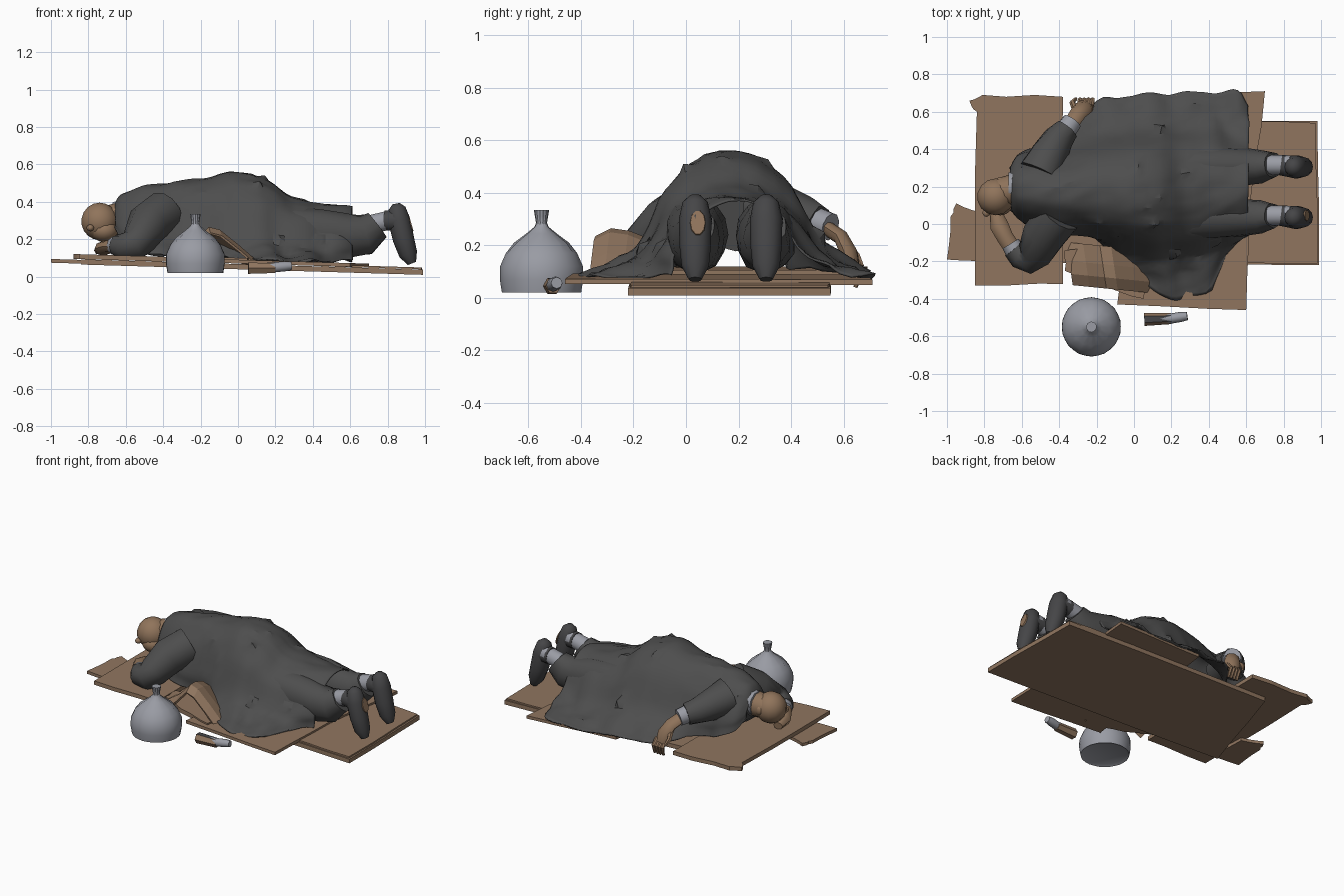
import bpy, bmesh, math, random
from mathutils import Vector, noise

random.seed(4)
if "Cube" in bpy.data.objects:
    bpy.data.objects.remove(bpy.data.objects["Cube"])


def material(name, rgb):
    m = bpy.data.materials.new(name)
    m.use_nodes = True
    m.diffuse_color = (*rgb, 1)
    node = next(n for n in m.node_tree.nodes if n.type == "BSDF_PRINCIPLED")
    node.inputs["Base Color"].default_value = (*rgb, 1)
    return m


CARD = material("cardboard brown", (.28, .18, .115))
SKIN = material("skin tan", (.28, .175, .105))
CLOTH = material("charcoal cloth", (.075, .075, .075))
BOOT = material("boot grey", (.06, .06, .063))
GREY = material("pale grey", (.32, .33, .37))


def finish(name, bm, mat, angle=40):
    bmesh.ops.recalc_face_normals(bm, faces=bm.faces)
    mesh = bpy.data.meshes.new(name)
    bm.to_mesh(mesh)
    bm.free()
    mesh.materials.append(mat)
    ob = bpy.data.objects.new(name, mesh)
    bpy.context.collection.objects.link(ob)
    bpy.ops.object.select_all(action="DESELECT")
    ob.select_set(True)
    bpy.context.view_layer.objects.active = ob
    if angle:
        bpy.ops.object.shade_smooth_by_angle(angle=math.radians(angle))
    return ob


def skin_rings(bm, rings, closed=True):
    """Join rows of vertices with quads."""
    for a, b in zip(rings, rings[1:]):
        n = len(a)
        for i in range(n if closed else n - 1):
            j = (i + 1) % n
            bm.faces.new((a[i], a[j], b[j], b[i]))


def tube(name, path, radii, mat, sides=10, flat=1.0, rough=0.0):
    """Tapered limb; flat scales its second cross axis."""
    pts = [Vector(p) for p in path]
    bm = bmesh.new()
    rings = []
    first = (pts[1] - pts[0]).normalized()
    u = Vector((0, 1, 0)) if abs(first.y) < .7 else Vector((1, 0, 0))
    for k, (p, r) in enumerate(zip(pts, radii)):
        d = (pts[min(k + 1, len(pts) - 1)] - pts[max(k - 1, 0)]).normalized()
        # carry the previous ring's axis along so the tube never twists
        u = (u - d * u.dot(d)).normalized()
        v = d.cross(u)
        ring = []
        for i in range(sides):
            a = math.tau * i / sides
            q = r * (1 + rough * random.uniform(-1, 1))
            ring.append(bm.verts.new(p + u * math.cos(a) * q + v * math.sin(a) * q * flat))
        rings.append(ring)
    skin_rings(bm, rings)
    bm.faces.new(rings[0])
    bm.faces.new(rings[-1])
    return finish(name, bm, mat, 50)


def ball(name, centre, size, mat):
    bm = bmesh.new()
    bmesh.ops.create_uvsphere(bm, u_segments=14, v_segments=9, radius=1)
    for v in bm.verts:
        v.co = Vector(a * s + c for a, s, c in zip(v.co, size, centre))
    return finish(name, bm, mat, 60)


def board(name, outline, top, thick=.022, slope=.03):
    """Cardboard sheet with a worn outline, sloping down toward +x."""
    bm = bmesh.new()
    edge = []
    for (x, y), (x2, y2) in zip(outline, outline[1:] + outline[:1]):
        for t in (0, .35, .7):
            w = .007 if t else 0
            edge.append((x + (x2 - x) * t + random.uniform(-w, w),
                         y + (y2 - y) * t + random.uniform(-w, w)))
    rows = [[bm.verts.new((x, y, top - slope * x - d)) for x, y in edge] for d in (0, thick)]
    skin_rings(bm, rows)
    for r in rows:
        bm.faces.new(r)
    return finish(name, bm, CARD, 0)


# cardboard bedding
board("long_bottom_sheet", [(-.84, -.2), (.99, -.22), (.98, .55), (-.6, .54)], .067, .028)
board("foot_sheet", [(.45, -.21), (.98, -.21), (.97, .54), (.45, .55)], .078, .01)
board("middle_sheet", [(-.09, -.43), (.6, -.46), (.62, .1), (.7, .71), (.05, .68)], .09, .02)
board("head_sheet", [(-.85, -.33), (-.38, -.32), (-.38, .68), (-.81, .69), (-.88, .66), (-.84, .6)], .094, .026)
board("side_flap", [(-1, -.19), (-.79, -.2), (-.81, .06), (-.95, .11), (-.98, .04)], .064, .02)
board("front_scrap", [(-.37, -.14), (-.37, -.25), (-.2, -.33), (.05, -.4), (.1, -.1)], .1, .03)

# buckled flap of card under the coat edge
bm = bmesh.new()
fold_rows = [[bm.verts.new((x - y * .15, y - .1 * (x + .15), z - drop)) for x, z in
              ((-.38, .11), (-.29, .17), (-.2, .265), (-.14, .25), (-.04, .17), (.04, .1))]
             for y, drop in ((-.35, .03), (-.29, 0), (-.22, .01), (-.12, .05))]
skin_rings(bm, fold_rows, False)
flap = finish("buckled_flap", bm, CARD, 0)
flap.modifiers.new("card thickness", "SOLIDIFY").thickness = .012

# long coat: x, front hem, front body, back body, back hem, top, bottom
STATIONS = [
    (-.66, .08, .09, .30, .31, .39, .26),
    (-.62, .03, .03, .36, .37, .445, .18),
    (-.52, -.04, -.02, .38, .4, .485, .13),
    (-.38, -.07, -.06, .4, .43, .495, .11),
    (-.22, -.08, -.07, .46, .64, .52, .1),
    (-.08, -.2, -.12, .48, .68, .55, .1),
    (.02, -.3, -.15, .5, .69, .56, .1),
    (.15, -.38, -.17, .5, .7, .52, .09),
    (.28, -.4, -.16, .5, .71, .43, .08),
    (.42, -.33, -.13, .5, .71, .39, .08),
    (.54, -.1, -.09, .47, .7, .38, .08),
    (.61, -.05, -.04, .44, .63, .37, .08)]
ARCH = [(0, .3), (.13, .7), (.29, .93), (.46, 1), (.65, .95), (.85, .7), (1, .3)]


def spline(rows, t):
    """Smooth curve through equal-length rows, t from 0 to 1."""
    s = t * (len(rows) - 1)
    i = min(int(s), len(rows) - 2)
    f = s - i
    a, b, c, d = (rows[max(0, min(len(rows) - 1, i + k))] for k in (-1, 0, 1, 2))
    return [q + f / 2 * (r - p + f * (2 * p - 5 * q + 4 * r - s2 + f * (3 * (q - r) + s2 - p)))
            for p, q, r, s2 in zip(a, b, c, d)]


bm = bmesh.new()
rows = []
for k in range(49):
    x, hem_f, body_f, body_b, hem_b, top, low = spline(STATIONS, k / 48)
    h = top - low
    section = [(hem_f, low), ((hem_f + body_f) / 2, low + h * .1)]
    section += [(body_f + (body_b - body_f) * u, low + h * z) for u, z in ARCH]
    section += [((hem_b + body_b) / 2, low + h * .12), (hem_b, low)]
    row = []
    for j in range(41):
        y, z = spline(section, j / 40)
        side = abs(j / 20 - 1)
        # slanting creases on the flanks, sharper pinched wrinkles all over
        fold = noise.noise((x * 9 + y * 2, y * 3, 1)) * .016
        fold += math.sin(x * 26 + y * 9) * .011 * side
        fold -= abs(noise.noise((x * 5 - y * 4, y * 11, 6))) * .022 - .006
        row.append(bm.verts.new((x + fold * .4, y + fold * (j / 20 - 1), max(z + fold * .8, low))))
    rows.append(row)
skin_rings(bm, rows, False)
# torn tufts
for _ in range(12):
    v = random.choice(random.choice(rows[5:42])[8:33])
    v.co += Vector((.012, (v.co.y - .15) * .06, .016))
coat = finish("long_coat", bm, CLOTH, 28)
coat.modifiers.new("cloth thickness", "SOLIDIFY").thickness = .008

# head, neck and collar
ball("head", (-.74, .145, .295), (.1, .1, .1), SKIN)
ball("jaw", (-.715, .12, .245), (.075, .075, .06), SKIN)
ball("nose", (-.79, .06, .26), (.02, .022, .018), SKIN)
ball("ear", (-.71, .235, .3), (.028, .016, .03), SKIN)
tube("neck", [(-.72, .17, .3), (-.6, .19, .32)], [.075, .09], SKIN)
tube("shirt_collar", [(-.67, .2, .325), (-.63, .2, .325)], [.075, .09], GREY)
tube("coat_collar", [(-.655, .19, .315), (-.57, .19, .3)], [.1, .15], CLOTH, 12, .8, .05)

# front arm, folded under the head
tube("front_sleeve", [(-.4, .05, .34), (-.48, -.06, .28), (-.53, -.15, .2), (-.56, -.185, .17),
                      (-.61, -.17, .16), (-.645, -.13, .165)],
     [.12, .115, .095, .082, .07, .058], CLOTH, 12, 1, .06)
tube("front_cuff", [(-.635, -.145, .165), (-.66, -.105, .165)], [.055, .05], GREY)
tube("front_forearm", [(-.63, -.16, .16), (-.69, -.07, .16), (-.72, -.01, .15), (-.74, .07, .14)],
     [.045, .045, .05, .03], SKIN, 8, .8)

# back arm, hanging past the sheet
tube("back_sleeve", [(-.5, .27, .35), (-.45, .37, .325), (-.4, .46, .3), (-.36, .51, .285)],
     [.12, .1, .08, .066], CLOTH, 12, 1, .06)
tube("back_cuff", [(-.365, .5, .287), (-.33, .55, .27)], [.058, .054], GREY)
tube("back_hand", [(-.34, .53, .27), (-.3, .59, .23), (-.27, .62, .17), (-.26, .63, .12)],
     [.042, .045, .052, .045], SKIN, 8, .65)
for i in range(4):
    off = (i - 1.5) * .022
    tube(f"back_finger_{i + 1}", [(-.26 + off, .63, .14), (-.255 + off, .665, .1), (-.25 + off, .645, .04)],
         [.014, .013, .008], SKIN, 6)
tube("back_thumb", [(-.31, .6, .2), (-.33, .65, .16), (-.31, .67, .12)], [.018, .015, .009], SKIN, 6)

# legs, socks and boots, toes on the ground
for name, y in (("front", .035), ("back", .305)):
    tube(name + "_trouser_leg", [(.2, y, .24), (.45, y, .23), (.58, y, .22), (.68, y + .005, .225), (.745, y + .01, .275)],
         [.12, .115, .1, .09, .066], CLOTH, 14, 1.2, .06)
    tube(name + "_sock", [(.72, y + .01, .28), (.84, y + .01, .31)], [.054, .052], GREY)
    tube(name + "_boot", [(.845, y, .39), (.85, y, .365), (.862, y, .3), (.885, y, .2), (.91, y, .12), (.93, y, .07)],
         [.02, .048, .062, .06, .052, .025], BOOT, 12, .95)
    tube(name + "_boot_shaft", [(.785, y + .01, .3), (.86, y, .3)], [.055, .06], BOOT)
tube("sole_hole", [(.919, .045, .285), (.926, .045, .287)], [.03, .028], SKIN, 10, 1.7)

# tied sack with pleats running into its neck
bm = bmesh.new()
PROFILE = [(.03, .13), (.02, .15), (.07, .158), (.12, .157), (.17, .135), (.21, .1), (.245, .055),
           (.27, .026), (.285, .02), (.31, .024), (.335, .028)]
rings = []
for z, r in PROFILE:
    pleat = .09 if z > .2 else .01
    ring = []
    for i in range(28):
        q, a = r * (1 + pleat * (i % 2 - .5)), math.tau * i / 28
        ring.append(bm.verts.new((-.228 + q * math.cos(a), -.55 + q * math.sin(a), z)))
    rings.append(ring)
skin_rings(bm, rings)
bm.faces.new(rings[0])
bm.faces.new(rings[-1])
finish("tied_sack", bm, GREY, 40)

# bottle in a paper sleeve, dark on top
sleeve = tube("paper_sleeve", [(.055, -.51, .045), (.2, -.505, .045)], [.035, .03], CARD, 6)
sleeve.data.materials.append(BOOT)
for f in sleeve.data.polygons:
    f.material_index = int(f.normal.z > .6)
tube("bottle", [(.06, -.51, .045), (.2, -.505, .05), (.25, -.497, .055), (.285, -.492, .057)],
     [.022, .027, .027, .022], GREY, 8)
